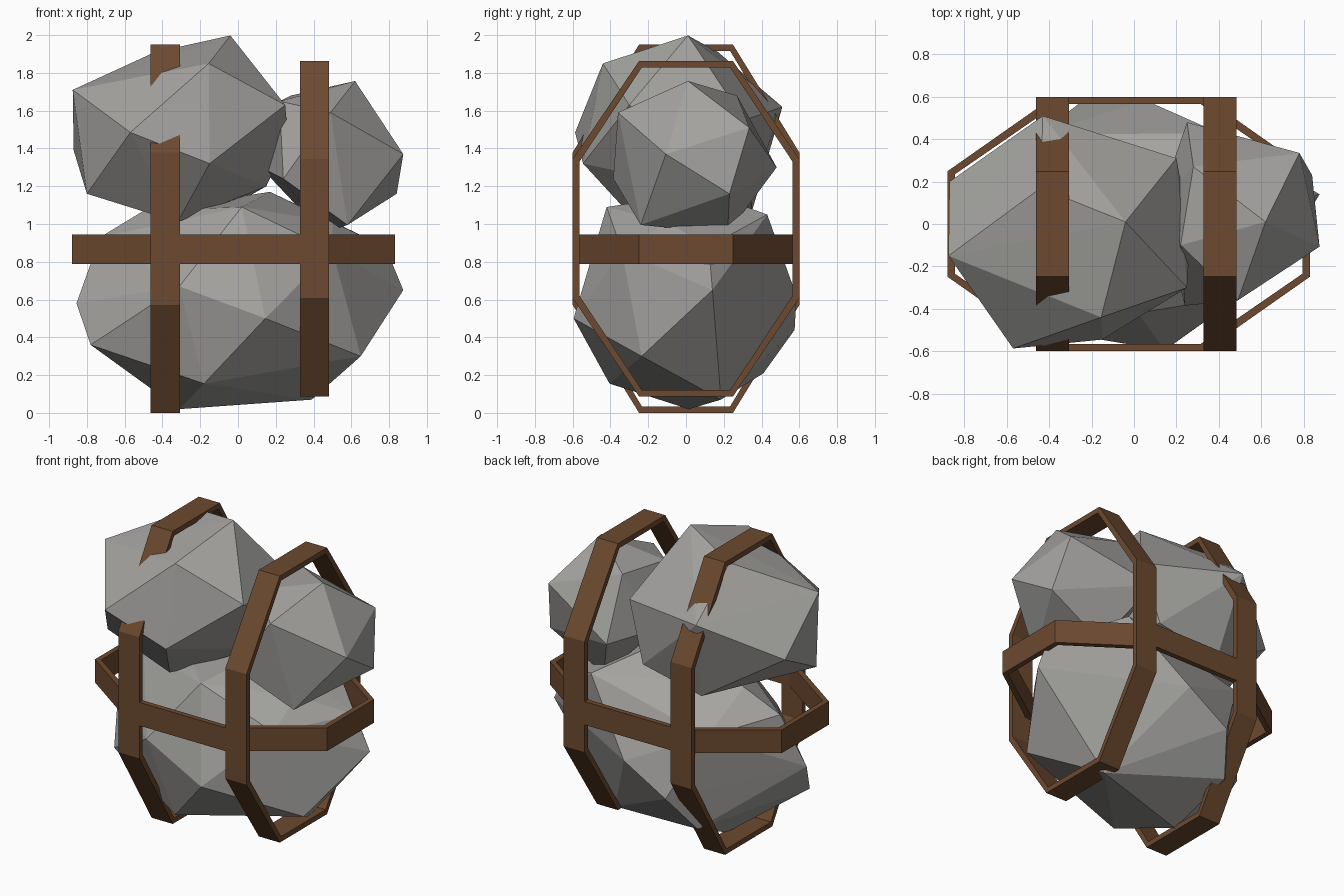
import bpy, bmesh, math
from mathutils import Vector


def material(name, rgb):
    m = bpy.data.materials.new(name)
    m.diffuse_color = (*rgb, 1)
    return m


brown = material("strap_brown", (0.15, 0.067, 0.029))
stone = material("stone_grey", (0.37, 0.365, 0.35))


def finish(name, bm, mat):
    bmesh.ops.recalc_face_normals(bm, faces=bm.faces)
    me = bpy.data.meshes.new(name)
    bm.to_mesh(me)
    bm.free()
    me.materials.append(mat)
    bpy.context.collection.objects.link(bpy.data.objects.new(name, me))


def rock(name, pts):
    """Faceted boulder: convex hull around its corner points."""
    bm = bmesh.new()
    for p in pts:
        bm.verts.new(p)
    r = bmesh.ops.convex_hull(bm, input=bm.verts)
    loose = {g for g in r["geom_interior"] if isinstance(g, bmesh.types.BMVert)}
    bmesh.ops.delete(bm, geom=list(loose), context='VERTS')
    finish(name, bm, stone)


def strap(name, centre, u, v, half_u, half_v, width):
    """Stretched octagonal hoop in the u/v plane, flat band of given width."""
    u, v, c = Vector(u), Vector(v), Vector(centre)
    w = u.cross(v) * width / 2
    k = 1 / math.cos(math.pi / 8)
    bm = bmesh.new()
    rings = []
    for i in range(8):
        a = math.pi / 8 + i * math.pi / 4
        ring = []
        for t, s in ((0, -1), (0, 1), (0.035, 1), (0.035, -1)):
            p = c + u * (half_u - t) * k * math.cos(a) + v * (half_v - t) * k * math.sin(a)
            ring.append(bm.verts.new(p + w * s))
        rings.append(ring)
    for i in range(8):
        a, b = rings[i], rings[(i + 1) % 8]
        for j in range(4):
            n = (j + 1) % 4
            bm.faces.new((a[j], a[n], b[n], b[j]))
    finish(name, bm, brown)


# Large lower boulder
rock("lower_rock", [
    (0.875, 0.14, 0.65), (0.65, -0.235, 0.3), (0.39, 0.185, 0.07), (-0.31, 0.015, 0.02),
    (-0.18, -0.405, 0.155), (-0.78, -0.19, 0.36), (-0.855, -0.05, 0.58), (-0.73, 0.05, 0.93),
    (0.145, -0.595, 0.5), (0.02, -0.42, 1.09), (-0.31, -0.52, 0.67), (0.05, 0.585, 0.62),
    (0.4, 0.43, 1.05), (-0.37, 0.41, 0.21), (-0.25, 0.575, 0.44), (-0.45, 0.42, 0.85),
    (0.5, -0.34, 0.86), (0.5, -0.1, 1.01), (0.78, 0.12, 0.88), (0.17, 0.1, 1.17),
    (-0.5, 0.1, 1.07)])

# Upper left boulder
rock("upper_left_rock", [
    (-0.04, 0.01, 1.998), (-0.155, -0.44, 1.85), (-0.875, -0.15, 1.71), (-0.57, -0.587, 1.485),
    (-0.15, -0.545, 1.32), (0.25, -0.3, 1.63), (0.2, 0.31, 1.55), (-0.43, 0.51, 1.62),
    (-0.44, 0.17, 1.91), (-0.8, -0.23, 1.16), (-0.87, 0.2, 1.39), (-0.36, 0.35, 1.07),
    (-0.32, -0.26, 1.01), (0.265, -0.05, 1.45), (0.08, 0.34, 1.16), (0.15, 0.0, 1.2)])

# Upper right boulder
rock("upper_right_rock", [
    (0.62, 0.01, 1.757), (0.28, 0.27, 1.68), (0.49, -0.36, 1.59), (0.24, -0.385, 1.24),
    (0.58, -0.24, 0.995), (0.45, 0.22, 0.95), (0.25, 0.48, 1.3), (0.78, 0.335, 1.51),
    (0.84, 0.23, 1.16), (0.875, -0.107, 1.37), (0.12, 0.1, 1.3), (0.22, -0.1, 1.65)])

# Two upright straps and one level strap
Y, Z, X = (0, 1, 0), (0, 0, 1), (1, 0, 0)
strap("left_strap", (-0.385, 0, 0.975), Y, Z, 0.6, 0.975, 0.155)
strap("right_strap", (0.405, 0, 0.975), Y, Z, 0.6, 0.888, 0.155)
strap("level_strap", (-0.025, 0, 0.867), X, Y, 0.855, 0.6, 0.155)
